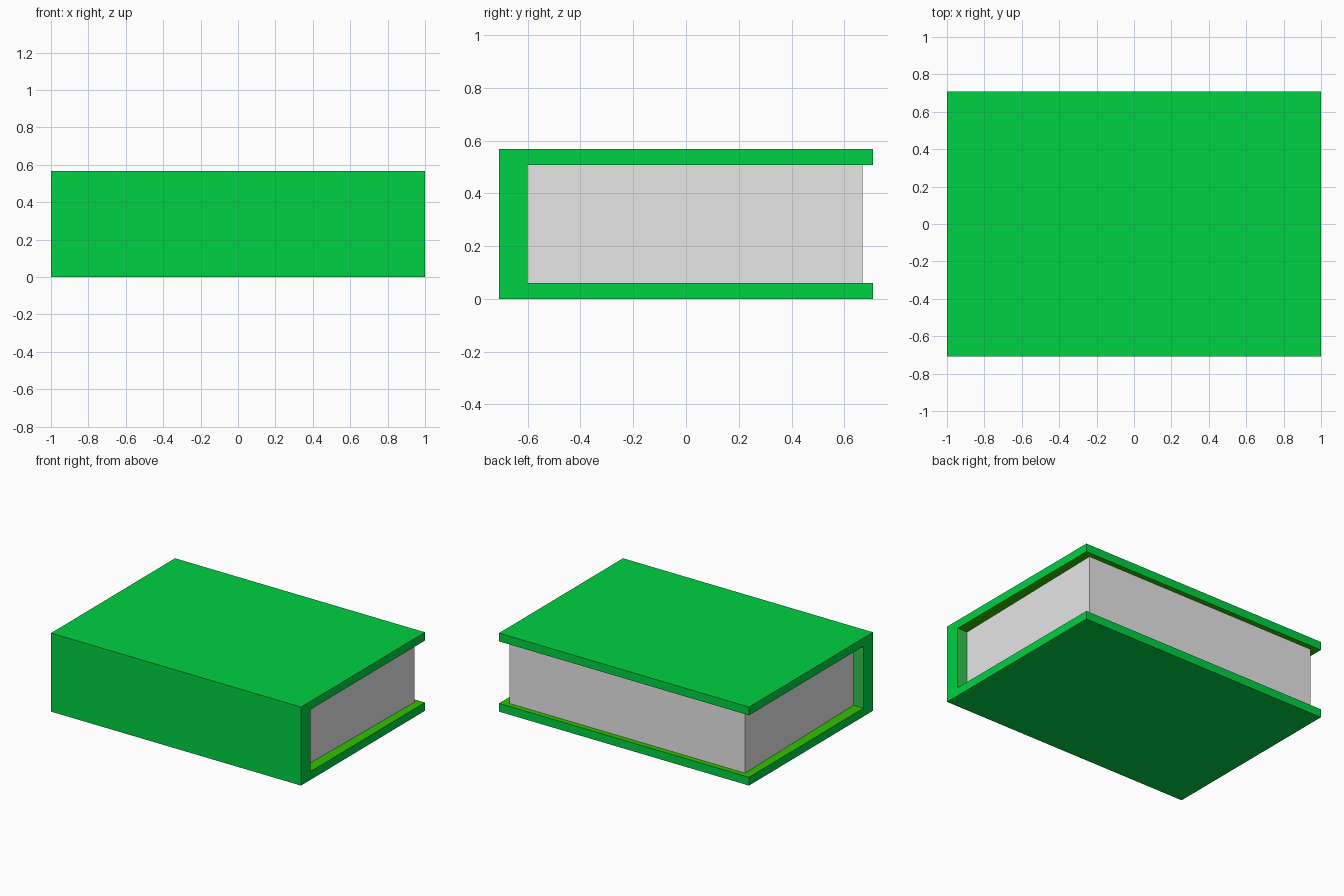
import bpy, bmesh

if "Cube" in bpy.data.objects:
    bpy.data.objects.remove(bpy.data.objects["Cube"])


def material(name, color):
    m = bpy.data.materials.new(name)
    m.diffuse_color = (*color, 1)
    m.use_nodes = True
    m.node_tree.nodes["Principled BSDF"].inputs["Base Color"].default_value = m.diffuse_color
    return m


def extrude_profile(name, profile, half_x, mats, face_rule=None):
    """Extrude a (y, z) outline along x; half_x(y) is the half width at depth y."""
    bm = bmesh.new()
    base = bm.faces.new([bm.verts.new((-half_x(y), y, z)) for y, z in profile])
    ext = bmesh.ops.extrude_face_region(bm, geom=[base], use_keep_orig=True)
    for v in ext["geom"]:
        if isinstance(v, bmesh.types.BMVert):
            v.co.x = half_x(v.co.y)
    bmesh.ops.recalc_face_normals(bm, faces=bm.faces)
    if face_rule:
        for f in bm.faces:
            f.material_index = face_rule(f.calc_center_median(), f.normal)
    me = bpy.data.meshes.new(name)
    bm.to_mesh(me)
    bm.free()
    for m in mats:
        me.materials.append(m)
    ob = bpy.data.objects.new(name, me)
    bpy.context.collection.objects.link(ob)
    return ob


green = material("cover_green", (0.0, 0.64, 0.055))
lining = material("lining_yellow_green", (0.03, 0.54, 0.0))
spine_inner = material("spine_inner_green", (0.033, 0.56, 0.08))
paper = material("paper_grey", (0.8, 0.8, 0.8))

Y, H = 0.708, 0.568          # half depth and total height
T = 0.06                     # cover board thickness
SPINE, EDGE = -0.6, 0.67     # page block limits in y


# Cover: U-shaped case with differently coloured inner faces
def cover_colour(c, n):
    inside = T - 0.01 < c.z < H - T + 0.01
    if inside and abs(n.z) > 0.9:
        return 1
    if inside and n.y > 0.9:
        return 2
    return 0


extrude_profile("cover", [(-Y, 0), (Y, 0), (Y, T), (SPINE, T),
                          (SPINE, H - T), (Y, H - T), (Y, H), (-Y, H)],
                lambda y: 1.0, [green, lining, spine_inner], cover_colour)

# Page block, inset from the cover edges and slightly narrower at the spine
extrude_profile("pages", [(SPINE, T), (EDGE, T), (EDGE, H - T), (SPINE, H - T)],
                lambda y: 0.942 if y > 0 else 0.92, [paper])
